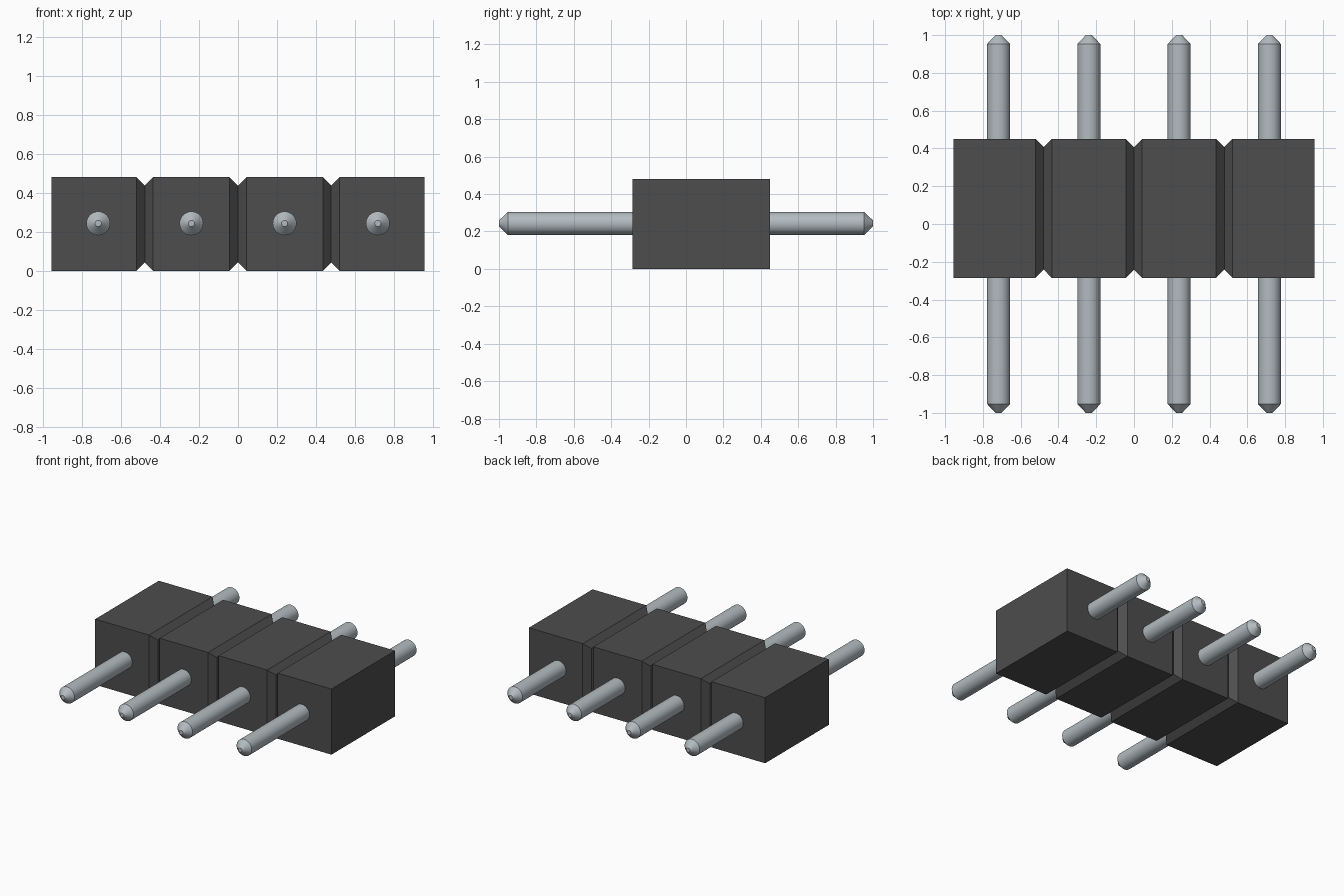
import bpy
import bmesh
import math

cube = bpy.data.objects.get("Cube")
if cube:
    bpy.data.objects.remove(cube, do_unlink=True)


def make_material(name, rgb, metallic=0.0):
    mat = bpy.data.materials.new(name)
    mat.use_nodes = True
    mat.diffuse_color = (*rgb, 1)
    bsdf = mat.node_tree.nodes["Principled BSDF"]
    bsdf.inputs["Base Color"].default_value = (*rgb, 1)
    bsdf.inputs["Roughness"].default_value = 0.5
    return mat


def loft(name, rings, mat):
    """Skin a list of equal-length point rings and cap both ends."""
    bm = bmesh.new()
    loops = [[bm.verts.new(p) for p in ring] for ring in rings]
    n = len(loops[0])
    for a, b in zip(loops, loops[1:]):
        for i in range(n):
            j = (i + 1) % n
            bm.faces.new((a[i], a[j], b[j], b[i]))
    bm.faces.new(loops[0])
    bm.faces.new(loops[-1])
    bmesh.ops.recalc_face_normals(bm, faces=bm.faces)
    mesh = bpy.data.meshes.new(name)
    bm.to_mesh(mesh)
    bm.free()
    mesh.materials.append(mat)
    obj = bpy.data.objects.new(name, mesh)
    bpy.context.collection.objects.link(obj)
    return obj


black_plastic = make_material("dark grey plastic", (0.075, 0.075, 0.075))
steel = make_material("pale steel", (0.45, 0.50, 0.53))

PITCH = 0.478
HALF_X = 0.956
Y0, Y1, HEIGHT = -0.285, 0.45, 0.48
GROOVE = 0.043


def section(x, inset=0.0):
    """Rectangular housing section at x, shrunk by inset."""
    y0, y1, z0, z1 = Y0 + inset, Y1 - inset, inset, HEIGHT - inset
    return [(x, y0, z0), (x, y1, z0), (x, y1, z1), (x, y0, z1)]


# Housing: one block with a V groove running all round between cells
rings = [section(-HALF_X)]
for k in (-1, 0, 1):
    x = k * PITCH
    rings += [section(x - GROOVE), section(x, GROOVE), section(x + GROOVE)]
rings.append(section(HALF_X))
loft("housing", rings, black_plastic)

# Pins: straight round shafts with a chamfered tip at each end
SIDES = 32
PROFILE = [(-1.0, 0.016), (-0.953, 0.061), (0.953, 0.061), (1.0, 0.016)]
for k in range(4):
    cx = (k - 1.5) * PITCH
    pin_rings = [[(cx + r * math.cos(2 * math.pi * i / SIDES), y,
                   0.243 + r * math.sin(2 * math.pi * i / SIDES))
                  for i in range(SIDES)] for y, r in PROFILE]
    pin = loft(f"pin_{k + 1}", pin_rings, steel)
    bpy.ops.object.select_all(action='DESELECT')
    pin.select_set(True)
    bpy.context.view_layer.objects.active = pin
    bpy.ops.object.shade_smooth_by_angle(angle=math.radians(30))
